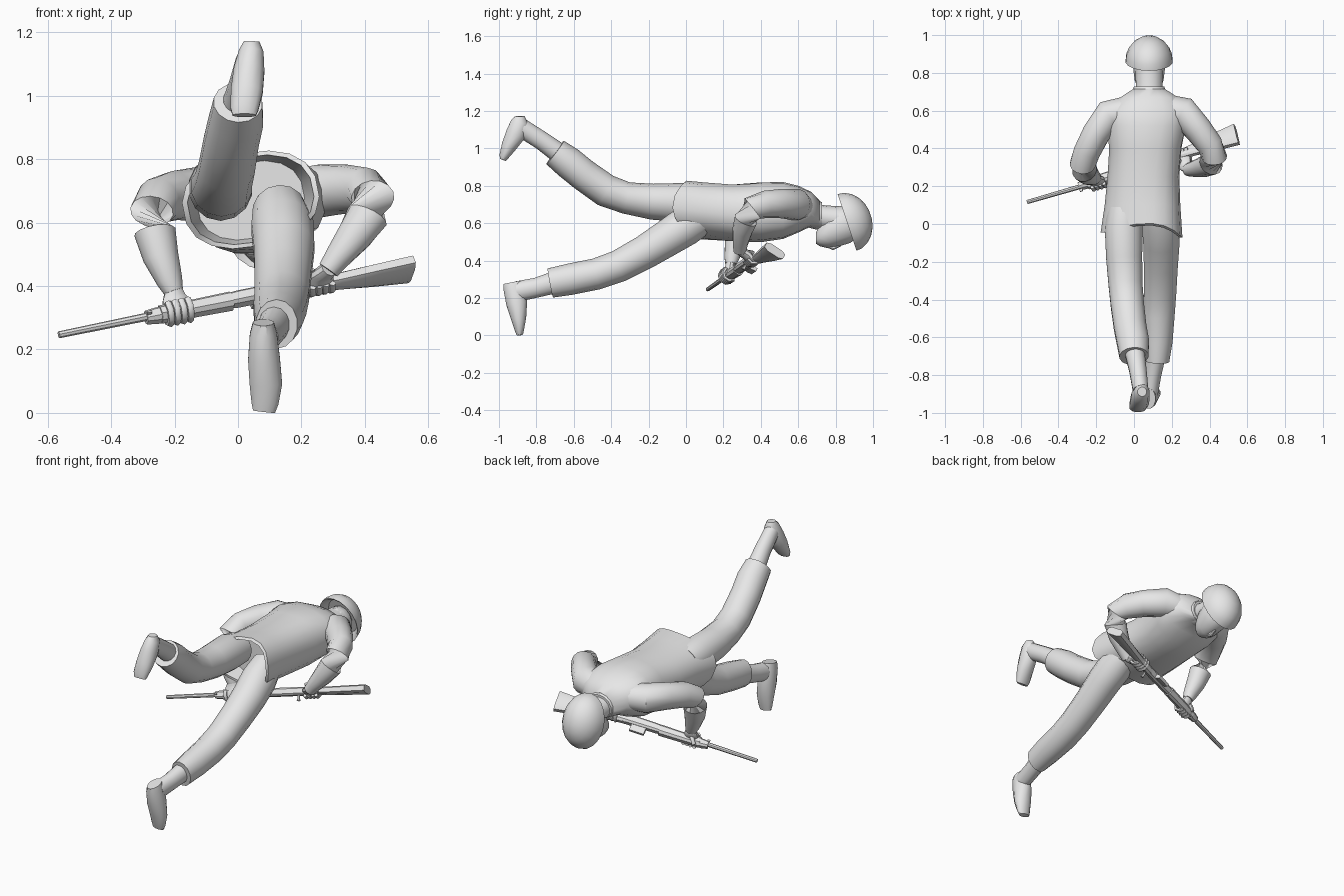
import bpy, bmesh, math
from mathutils import Vector

grey = bpy.data.materials.new("plain_grey")
grey.diffuse_color = (0.8, 0.8, 0.8, 1)


def loft(name, rings, ref=(1, 0, 0), tan=None, sides=14, power=1.0, roll=None, angle=40):
    """Skin elliptical rings (x, y, z, a, b); a lies along ref, b across it."""
    bm = bmesh.new()
    pts = [Vector(r[:3]) for r in rings]
    loops = []
    for i, (x, y, z, a, b) in enumerate(rings):
        t = Vector(tan) if tan else pts[min(i + 1, len(pts) - 1)] - pts[max(i - 1, 0)]
        t.normalize()
        u = Vector(ref) - t * t.dot(Vector(ref))
        u.normalize()
        v = t.cross(u)
        loop = []
        for k in range(sides):
            w = 2 * math.pi * (k + 0.5) / sides
            if roll:
                w0 = roll[i]
            else:
                w0 = 0
            c, s = math.cos(w), math.sin(w)
            c = math.copysign(abs(c) ** power, c) * a
            s = math.copysign(abs(s) ** power, s) * b
            c, s = c * math.cos(w0) - s * math.sin(w0), c * math.sin(w0) + s * math.cos(w0)
            loop.append(bm.verts.new(pts[i] + u * c + v * s))
        loops.append(loop)
    for p, q in zip(loops, loops[1:]):
        for k in range(sides):
            j = (k + 1) % sides
            bm.faces.new((p[k], p[j], q[j], q[k]))
    bm.faces.new(loops[0][::-1])
    bm.faces.new(loops[-1])
    bmesh.ops.recalc_face_normals(bm, faces=bm.faces)
    me = bpy.data.meshes.new(name)
    bm.to_mesh(me)
    bm.free()
    me.materials.append(grey)
    ob = bpy.data.objects.new(name, me)
    bpy.context.collection.objects.link(ob)
    bpy.ops.object.select_all(action='DESELECT')
    ob.select_set(True)
    bpy.context.view_layer.objects.active = ob
    bpy.ops.object.shade_smooth_by_angle(angle=math.radians(angle))
    return ob


# Jacket with a recessed, curved hem
jacket = loft("jacket", [
    (.04, .12, .67, .17, .12), (.04, -.019, .672, .20, .135), (.04, -.02, .672, .217, .148),
    (.045, .10, .665, .200, .150), (.05, .25, .655, .190, .152), (.06, .40, .658, .192, .160),
    (.065, .52, .668, .212, .152), (.07, .60, .675, .215, .125), (.08, .67, .675, .155, .092),
    (.08, .715, .645, .085, .075)],
    tan=(0, 1, 0), sides=18, power=.85,
    roll=[-.2, -.2, -.2, -.15, -.1, -.05, 0, 0, 0, 0])
for v in jacket.data.vertices:
    if v.co.y < 0:
        v.co.y += .08 * min(1, ((v.co.z - .69) / .15) ** 2) - .04 - .06 * (v.co.x - .04)

# Collar, neck and head
loft("collar", [(.08, .66, .655, .098, .08), (.08, .70, .645, .092, .08), (.08, .728, .64, .082, .072)],
     tan=(0, 1, 0))
loft("neck", [(.08, .66, .645, .075, .065), (.08, .74, .63, .072, .065), (.08, .84, .62, .075, .07)])
loft("head", [(.08, .695, .52, .038, .030), (.08, .715, .535, .06, .058), (.08, .76, .56, .078, .094),
              (.08, .82, .585, .086, .108), (.08, .88, .59, .08, .095), (.08, .92, .59, .05, .06)],
     tan=(0, 1, 0))
loft("nose", [(.08, .765, .475, .014, .010), (.08, .785, .468, .012, .014), (.08, .825, .483, .007, .008)],
     sides=8)

# Helmet: dome on a tilted axis, hollow underneath
axis = Vector((0, .95, .316)).normalized()
base = Vector((.08, .865, .605))
dome = [(.04, .75), (0, .94), (-.004, 1), (.03, .97), (.065, .86), (.095, .68), (.118, .42), (.128, .15)]
loft("helmet", [(*(base + axis * h), .126 * s, .16 * s) for h, s in dome], tan=axis, sides=18)

# Trousers
loft("raised_trouser", [
    (-.05, .08, .70, .09, .09), (-.055, -.02, .71, .102, .105), (-.052, -.18, .715, .098, .096),
    (-.045, -.32, .735, .092, .085), (-.035, -.43, .775, .09, .088), (-.02, -.55, .86, .088, .086),
    (-.005, -.63, .925, .087, .086), (.0, -.70, .978, .078, .078)])
loft("lowered_trouser", [
    (.13, .10, .64, .085, .09), (.14, .0, .585, .10, .105), (.145, -.10, .52, .098, .098),
    (.142, -.22, .445, .092, .091), (.138, -.36, .37, .088, .086), (.132, -.48, .328, .085, .084),
    (.128, -.62, .30, .078, .084), (.122, -.725, .28, .066, .079)])

# Shins and boots
loft("raised_shin", [(.0, -.66, .96, .055, .055), (.02, -.77, 1.04, .047, .05), (.035, -.88, 1.11, .042, .05)])
loft("lowered_shin", [(.12, -.68, .29, .052, .06), (.10, -.80, .255, .045, .053), (.085, -.90, .235, .042, .055)])
loft("raised_boot", [(.043, -.888, 1.172, .025, .025), (.042, -.888, 1.14, .04, .05),
                     (.035, -.908, 1.08, .05, .056), (.028, -.945, 1.015, .052, .043),
                     (.02, -.972, .96, .046, .027), (.02, -.98, .938, .038, .017)], sides=12)
loft("lowered_boot", [(.08, -.925, .285, .034, .055), (.08, -.918, .25, .044, .06),
                      (.082, -.905, .17, .052, .058), (.088, -.895, .09, .053, .042),
                      (.085, -.891, .03, .044, .026), (.082, -.889, .004, .036, .018)], sides=12)

# Sleeves
loft("left_sleeve", [
    (-.03, .60, .69, .07, .08), (-.13, .575, .69, .085, .085), (-.20, .48, .685, .078, .075),
    (-.25, .38, .67, .074, .072), (-.272, .315, .635, .07, .068), (-.262, .285, .57, .067, .064),
    (-.243, .262, .49, .058, .054), (-.215, .245, .415, .042, .040), (-.203, .24, .382, .032, .03)],
    ref=(0, .5, 1))
loft("right_sleeve", [
    (.16, .61, .69, .07, .08), (.26, .59, .70, .085, .085), (.34, .50, .705, .078, .075),
    (.40, .42, .70, .074, .07), (.425, .355, .678, .07, .068), (.408, .32, .62, .067, .064),
    (.368, .302, .56, .058, .054), (.312, .29, .488, .042, .040), (.285, .287, .45, .034, .034)],
    ref=(0, .5, 1))


# Rifle: points measured along its sloping axis
def at(x, drop=0.0):
    p = Vector((x, .115 + .29 * (x + .57), .245 + .205 * (x + .57)))
    return p + down * drop


line = Vector((1, .29, .205)).normalized()
down = Vector((-.02, .11, -.07))
down = (down - line * down.dot(line)).normalized()


def rifle_part(name, rows, sides=8, power=1.0):
    loft(name, [(*at(x, d), a, b) for x, d, a, b in rows], ref=down, sides=sides, power=power, angle=35)


rifle_part("barrel", [(-.565, 0, .011, .011), (-.28, 0, .013, .013), (-.0, 0, .013, .013)])
rifle_part("fore_end", [(-.29, .004, .02, .02), (-.26, .006, .025, .024), (-.15, .008, .028, .026),
                        (-.02, .01, .03, .028)], power=.7)
rifle_part("receiver", [(-.05, .006, .022, .02), (.0, .006, .026, .024), (.20, .008, .03, .024),
                        (.25, .014, .024, .02)], power=.6)
rifle_part("stock", [(.17, .012, .026, .02), (.25, .018, .025, .02), (.32, .024, .032, .021),
                     (.44, .034, .05, .023), (.55, .042, .063, .024)], power=.6)
rifle_part("barrel_band", [(-.245, .004, .031, .029), (-.225, .004, .031, .029)])
rifle_part("front_sight", [(-.29, -.02, .014, .004), (-.275, -.02, .014, .004)], sides=4)
rifle_part("magazine", [(.05, .045, .03, .013), (.13, .045, .03, .013)], sides=6, power=.6)
bolt = [at(.18), at(.18) + line.cross(down) * -.04, at(.18) + line.cross(down) * -.055]
loft("bolt_handle", [(*p, r, r) for p, r in zip(bolt, (.007, .007, .011))], ref=line, sides=6)


# Hands: palm reaching from the cuff, fingers curled round the rifle, thumb
def hand(name, wrist, x):
    w, g = Vector(wrist), at(x)
    out = (w - g)
    out = (out - line * out.dot(line)).normalized()
    side = line.cross(out)
    mid = g + out * .035
    loft(name + "_palm", [(*w, .028, .026), (*((w + mid) / 2), .034, .026), (*mid, .043, .026),
                          (*(g - out * .012 + side * .02), .043, .02)], ref=line, sides=10)
    for k in range(4):
        c = g + line * (.022 * (k - 1.5))
        path = [c + (out * math.cos(t) + side * math.sin(t)) * .037 for t in (.8, 1.6, 2.4, 3.2, 4.0)]
        loft(f"{name}_finger_{k + 1}", [(*p, .011, .011) for p in path], ref=line, sides=6, angle=60)
    path = [g + line * .03 * s + (out * math.cos(t) + side * math.sin(t)) * .037
            for s, t in ((0, -.2), (-.6, -.8), (-1.1, -1.5))]
    loft(name + "_thumb", [(*p, .012, .012) for p in path], ref=line, sides=6, angle=60)


hand("left_hand", (-.203, .24, .39), -.19)
hand("right_hand", (.288, .288, .455), .255)
